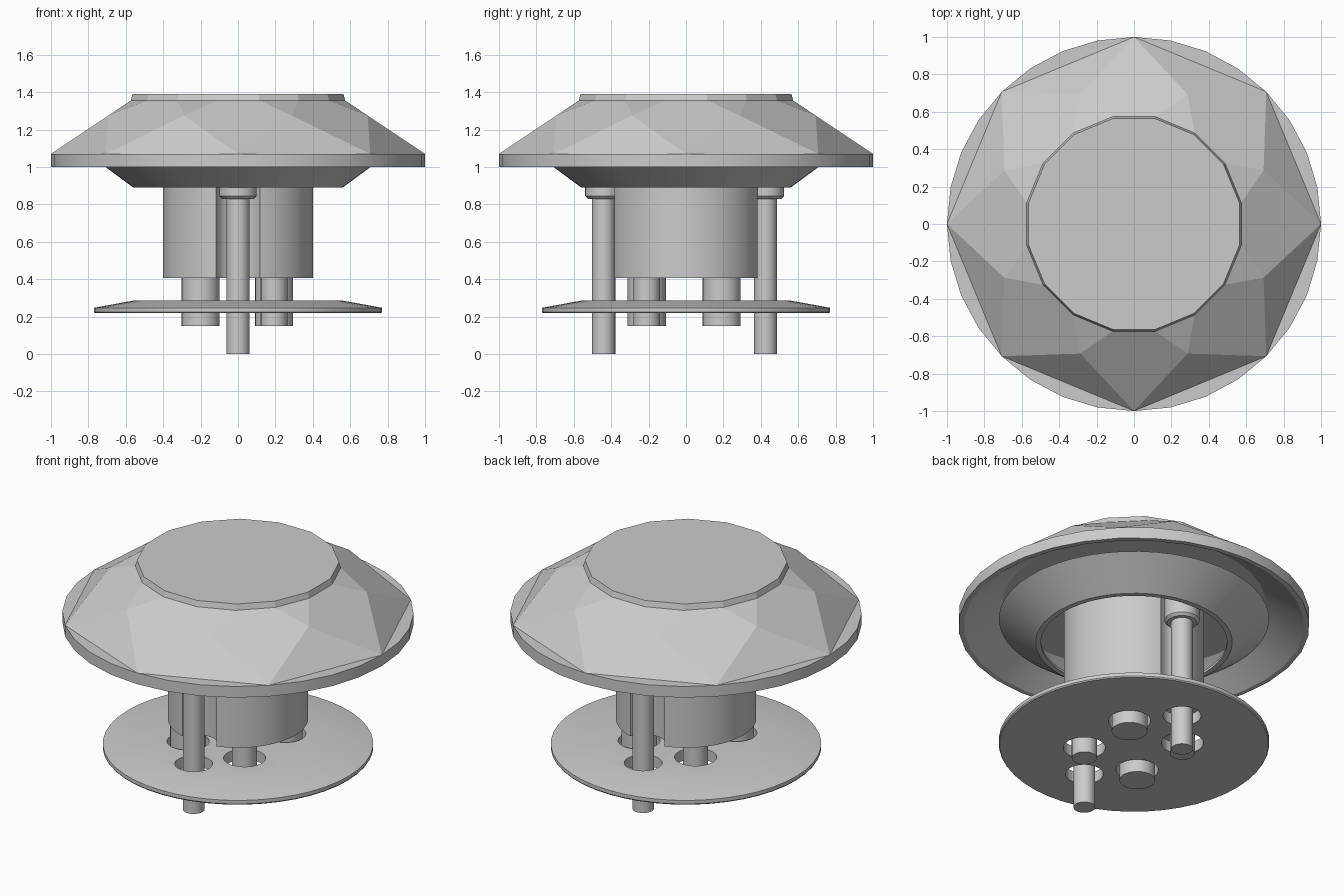
import bpy, bmesh, math

if "Cube" in bpy.data.objects:
    bpy.data.objects.remove(bpy.data.objects["Cube"])


def add_object(name, bm, smooth=True):
    bmesh.ops.remove_doubles(bm, verts=bm.verts, dist=1e-5)
    bmesh.ops.recalc_face_normals(bm, faces=bm.faces)
    me = bpy.data.meshes.new(name)
    bm.to_mesh(me)
    bm.free()
    ob = bpy.data.objects.new(name, me)
    bpy.context.collection.objects.link(ob)
    if smooth:
        smooth_by_angle(ob)
    return ob


def activate(ob):
    bpy.ops.object.select_all(action='DESELECT')
    ob.select_set(True)
    bpy.context.view_layer.objects.active = ob


def smooth_by_angle(ob):
    activate(ob)
    bpy.ops.object.shade_smooth_by_angle(angle=math.radians(30))


def polar(r, deg, z):
    a = math.radians(deg)
    return (r * math.cos(a), r * math.sin(a), z)


def lathe(name, profile, seg=32, at=(0, 0), closed=False):
    """Spin an (r, z) profile around a vertical axis."""
    bm = bmesh.new()
    vs = [bm.verts.new((r, 0, z)) for r, z in profile]
    pairs = list(zip(vs, vs[1:])) + ([(vs[-1], vs[0])] if closed else [])
    edges = [bm.edges.new(p) for p in pairs]
    bmesh.ops.spin(bm, geom=vs + edges, cent=(0, 0, 0), axis=(0, 0, 1),
                   angle=math.tau, steps=seg, use_duplicate=False)
    bmesh.ops.translate(bm, verts=bm.verts, vec=(at[0], at[1], 0))
    return add_object(name, bm)


def cylinder(name, r, z0, z1, at, seg=32):
    return lathe(name, [(0, z0), (r, z0), (r, z1), (0, z1)], seg, at)


def cut(ob, cutters):
    for c in cutters:
        c.hide_render = True
        m = ob.modifiers.new("cut", 'BOOLEAN')
        m.operation, m.solver, m.object = 'DIFFERENCE', 'EXACT', c
        activate(ob)
        bpy.ops.object.modifier_apply(modifier=m.name)
        bpy.data.objects.remove(c)
    smooth_by_angle(ob)


# Faceted gem crown: table, bevel, star facets, kites and break facets
bm = bmesh.new()
table = [bm.verts.new(polar(0.575, 11.25 + 22.5 * k, 1.39)) for k in range(16)]
upper = [bm.verts.new(polar(0.585, 11.25 + 22.5 * k, 1.355)) for k in range(16)]
inner = [bm.verts.new(polar(0.75, 22.5 + 45 * k, 1.275)) for k in range(8)]
outer = [bm.verts.new(polar(1.0, 45 * k, 1.07)) for k in range(8)]
bm.faces.new(table)
for k in range(16):
    n = (k + 1) % 16
    bm.faces.new((upper[k], upper[n], table[n], table[k]))
for k in range(8):
    n = (k + 1) % 8
    bm.faces.new((inner[k], upper[2 * k + 1], upper[2 * k]))
    bm.faces.new((outer[k], inner[k], upper[2 * k], upper[2 * k - 1], inner[k - 1]))
    bm.faces.new((outer[k], outer[n], inner[k]))
add_object("gem_crown", bm, smooth=False)

# Girdle rim with the hollow underside of the cap
lathe("cap_rim", [(0, 1.15), (0.75, 1.15), (0.97, 1.0), (1.0, 1.0),
                  (1.0, 1.07), (0.9, 1.07)])

# Conical collar under the cap
lathe("collar", [(0.56, 0.89), (0.77, 1.045), (0.74, 1.06), (0.53, 0.905),
                 (0.53, 0.89)], 48, closed=True)

# Central body with a groove for each long screw
screws = [(0, -0.44), (0, 0.425)]
body = cylinder("body", 0.4, 0.405, 1.15, (0, 0), 48)
cut(body, [cylinder("groove_cutter", 0.125, 0.2, 1.3, (0, s * 0.42))
           for s in (-1, 1)])

# Long screws with heads
for i, p in enumerate(screws):
    lathe(f"screw_{i}", [(0, 0), (0.062, 0), (0.062, 0.83), (0.085, 0.83),
                         (0.1, 0.845), (0.1, 1.0), (0, 1.0)], 24, p)

# Four pins under the body: two thick, two thin
pins = [(0.193, 0.19, 0.102), (-0.2, -0.21, 0.102),
        (0.193, -0.21, 0.072), (-0.2, 0.19, 0.072)]
for i, (x, y, r) in enumerate(pins):
    cylinder(f"pin_{i}", r, 0.15, 0.45, (x, y), 24)

# Base plate with clearance holes
plate = lathe("base_plate", [(0, 0.218), (0.765, 0.218), (0.77, 0.225),
                             (0.77, 0.247), (0.55, 0.287), (0, 0.287)], 48)
holes = [(x, y, 0.12) for x, y, r in pins] + [(x, y, 0.108) for x, y in screws]
cut(plate, [cylinder("hole_cutter", r, 0.1, 0.4, (x, y)) for x, y, r in holes])
